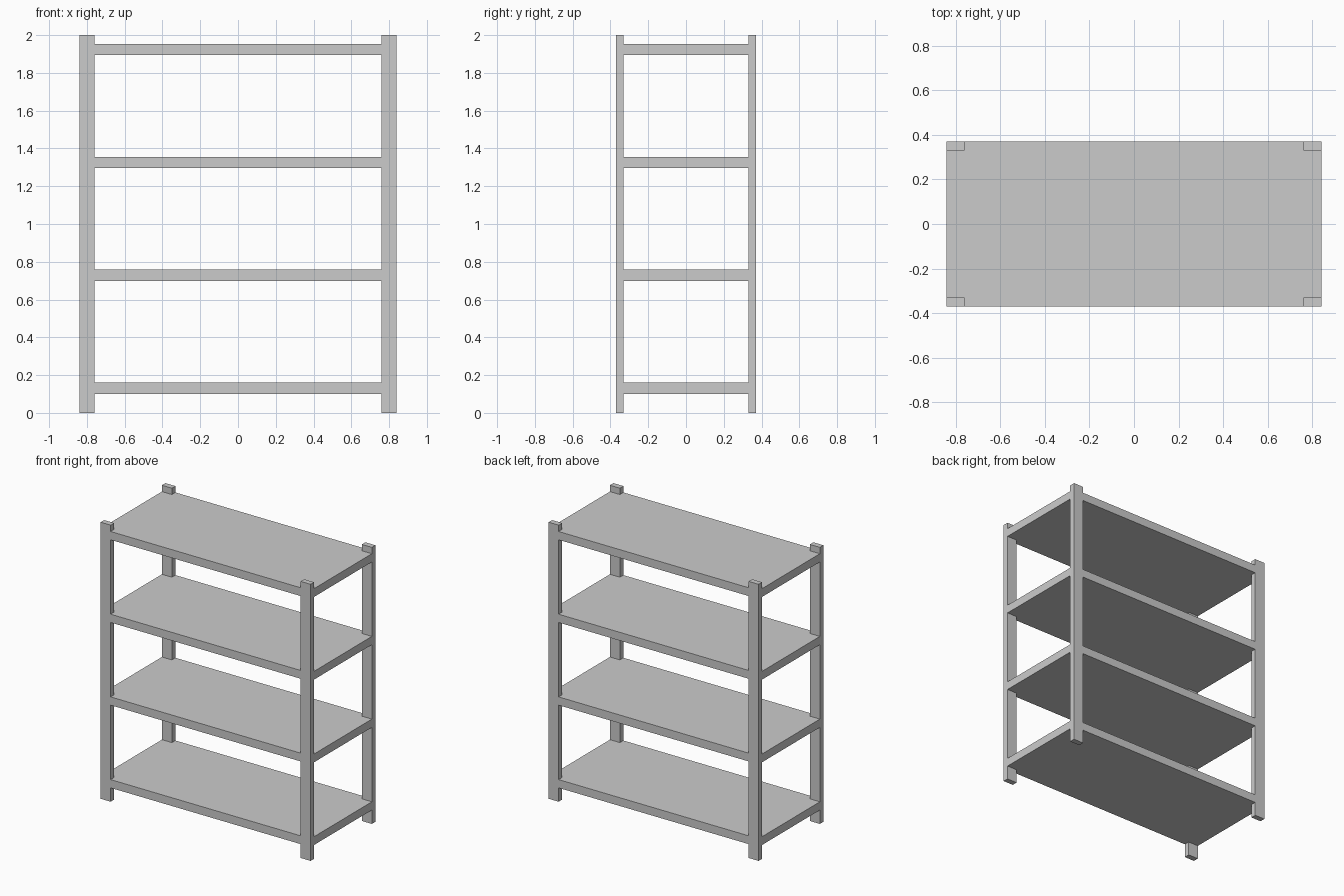
import bpy
import bmesh

if "Cube" in bpy.data.objects:
    bpy.data.objects.remove(bpy.data.objects["Cube"])

HX, HY = 0.84, 0.37          # half width and half depth
PX, PY = 0.08, 0.04          # post section
HEIGHT, THICK = 2.0, 0.06


def prism(name, outline, z0, z1):
    """Extrude a flat outline from z0 up to z1."""
    bm = bmesh.new()
    face = bm.faces.new([bm.verts.new((x, y, z0)) for x, y in outline])
    new = bmesh.ops.extrude_face_region(bm, geom=[face])["geom"]
    top = [v for v in new if isinstance(v, bmesh.types.BMVert)]
    bmesh.ops.translate(bm, verts=top, vec=(0, 0, z1 - z0))
    bmesh.ops.recalc_face_normals(bm, faces=bm.faces)
    mesh = bpy.data.meshes.new(name)
    bm.to_mesh(mesh)
    bm.free()
    obj = bpy.data.objects.new(name, mesh)
    bpy.context.collection.objects.link(obj)
    return obj


# Four corner posts
for sx, side in ((-1, "left"), (1, "right")):
    for sy, end in ((-1, "front"), (1, "back")):
        x0, x1 = sx * (HX - PX), sx * HX
        y0, y1 = sy * (HY - PY), sy * HY
        prism(f"{end}_{side}_post", [(x0, y0), (x1, y0), (x1, y1), (x0, y1)], 0, HEIGHT)

# Shelves, flush with the posts and notched around them at the corners
ix, iy = HX - PX, HY - PY
notched = [(-ix, -HY), (ix, -HY), (ix, -iy), (HX, -iy), (HX, iy), (ix, iy),
           (ix, HY), (-ix, HY), (-ix, iy), (-HX, iy), (-HX, -iy), (-ix, -iy)]
for i in range(4):
    z = 0.10 + i * 0.598
    prism(f"shelf_{i + 1}", notched, z, z + THICK)
